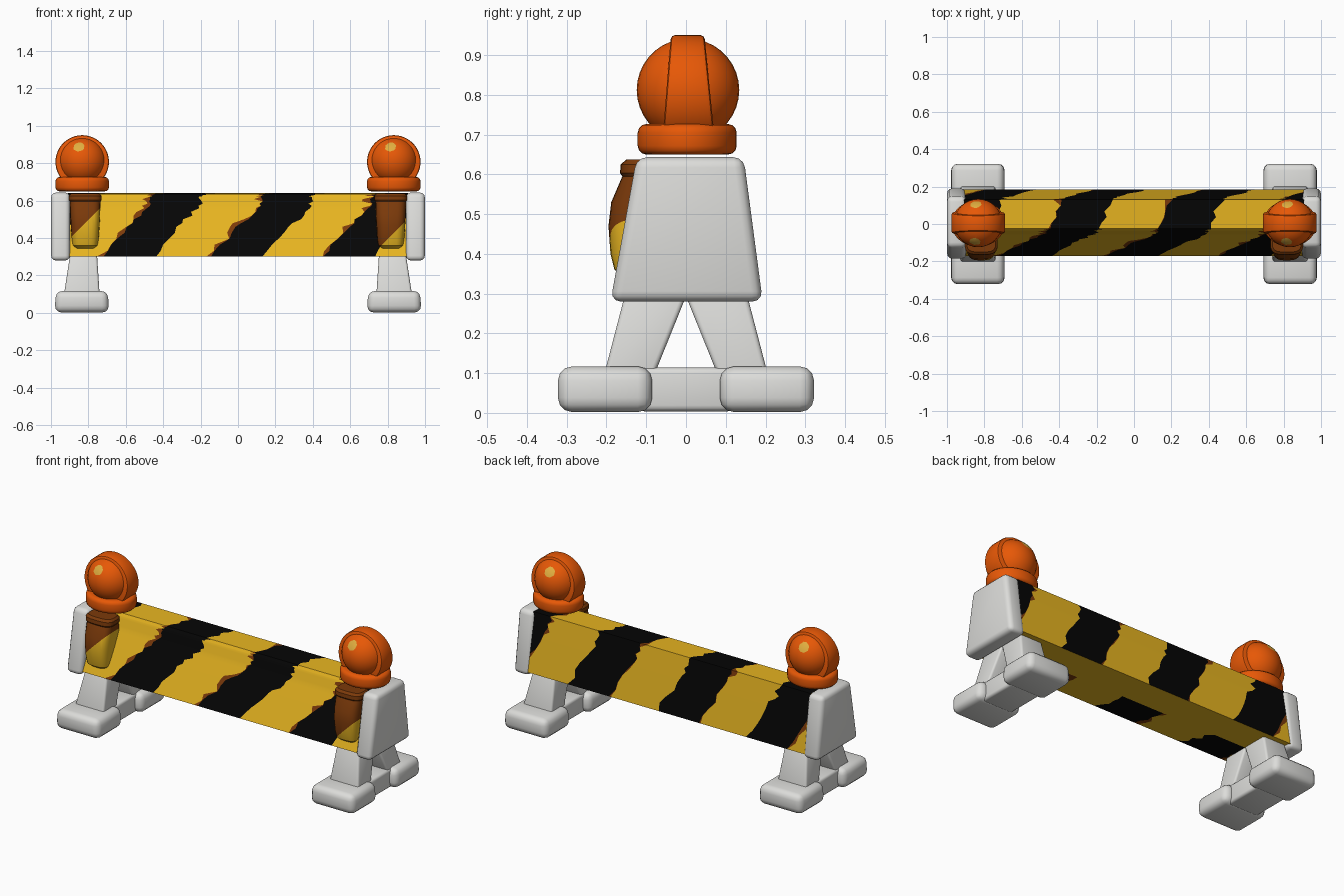
import bpy, bmesh, math, random
from mathutils import Vector, Matrix

random.seed(4)
if "Cube" in bpy.data.objects:
    bpy.data.objects.remove(bpy.data.objects["Cube"])


def material(name, rgb):
    m = bpy.data.materials.new(name)
    m.use_nodes = True
    m.diffuse_color = (*rgb, 1)
    m.node_tree.nodes["Principled BSDF"].inputs["Base Color"].default_value = (*rgb, 1)
    return m


WHITE = material("off_white", (0.72, 0.72, 0.7))
YELLOW = material("yellow", (0.8, 0.46, 0.015))
BLACK = material("black", (0.0015, 0.0015, 0.0015))
BROWN = material("brown", (0.2, 0.042, 0.003))
ORANGE = material("orange", (0.82, 0.1, 0.002))
GLINT = material("pale_gold", (0.75, 0.42, 0.05))


def finish(name, bm, mats, angle=35):
    bmesh.ops.recalc_face_normals(bm, faces=bm.faces)
    mesh = bpy.data.meshes.new(name)
    bm.to_mesh(mesh)
    bm.free()
    for m in mats:
        mesh.materials.append(m)
    ob = bpy.data.objects.new(name, mesh)
    bpy.context.collection.objects.link(ob)
    bpy.ops.object.select_all(action="DESELECT")
    ob.select_set(True)
    bpy.context.view_layer.objects.active = ob
    bpy.ops.object.shade_smooth_by_angle(angle=math.radians(angle))


def loft(rings):
    """Closed skin through rings that have equal point counts."""
    bm = bmesh.new()
    vs = [[bm.verts.new(p) for p in r] for r in rings]
    n = len(vs[0])
    for a, b in zip(vs, vs[1:]):
        for i in range(n):
            bm.faces.new((a[i], a[(i + 1) % n], b[(i + 1) % n], b[i]))
    bm.faces.new(vs[0])
    bm.faces.new(vs[-1])
    return bm


def round_edges(bm, width, segments=3, limit=0.6):
    bmesh.ops.recalc_face_normals(bm, faces=bm.faces)
    edges = [e for e in bm.edges if e.calc_face_angle(0) > limit]
    bmesh.ops.bevel(bm, geom=edges, offset=width, segments=segments,
                    affect="EDGES", profile=0.5, clamp_overlap=True)


def cut(bm, co, no, clear=False):
    bmesh.ops.bisect_plane(bm, geom=bm.verts[:] + bm.edges[:] + bm.faces[:],
                           plane_co=co, plane_no=no, clear_outer=clear)


def rect(x0, x1, y0, y1, z):
    return [(x0, y0, z), (x1, y0, z), (x1, y1, z), (x0, y1, z)]


def block(name, bottom, top, bevel):
    bm = loft([rect(*bottom), rect(*top)])
    round_edges(bm, bevel)
    finish(name, bm, [WHITE])


# Striped bar: profile corners (y, z, stripe shift), stripes wind around it
def striped_bar():
    corners = [(0.0, 0.3, -0.34), (-0.17, 0.3, -0.27), (-0.10, 0.46, -0.13),
               (-0.055, 0.56, -0.02), (-0.035, 0.62, 0), (-0.025, 0.636, 0.01),
               (0.13, 0.64, 0.07), (0.148, 0.53, 0.11), (0.184, 0.3, 0.25)]
    steps, period, width = 5, 0.59, 0.27
    path = []
    for a, b in zip(corners, corners[1:]):
        for k in range(steps):
            path.append(tuple(p + (q - p) * k / steps for p, q in zip(a, b)))
    path.append(corners[-1])
    bm = bmesh.new()
    rings = []
    for y, z, shift in path:
        ring = []
        for k in range(-4, 5):
            start = -0.46 + k * period + shift + random.uniform(-0.014, 0.014)
            end = start + width + random.uniform(-0.014, 0.014)
            ragged = max(0.002, random.uniform(-0.05, 0.045))
            for x in (start - ragged, start, end):
                ring.append(bm.verts.new((x, y, z)))
        rings.append(ring)
    for r, a in enumerate(rings):
        b = rings[(r + 1) % len(rings)]
        for i in range(len(a) - 1):
            f = bm.faces.new((a[i], a[i + 1], b[i + 1], b[i]))
            # column order: brown fringe, black stripe, yellow gap
            f.material_index = 0 if r == len(rings) - 1 else (2, 1, 0)[i % 3]
            # the stripe fades to brown underneath the left end
            if r < steps and f.material_index == 1 and f.calc_center_median().x > 0.2:
                f.material_index = 2
    for side in (-1, 1):
        cut(bm, (side * 0.91, 0, 0), (side, 0, 0), True)
    bmesh.ops.holes_fill(bm, edges=[e for e in bm.edges if e.is_boundary])
    finish("striped_bar", bm, [YELLOW, BLACK, BROWN], 20)


striped_bar()


# Tapered reflector pocket on the front of the bar
def pocket(name, cx, split):
    sections = [(0.345, 0.055, 0.06), (0.36, 0.068, 0.08), (0.40, 0.073, 0.09),
                (0.47, 0.077, 0.095), (0.53, 0.08, 0.088), (0.595, 0.082, 0.06),
                (0.603, 0.088, 0.066), (0.625, 0.088, 0.064), (0.637, 0.077, 0.05)]
    rings = []
    for z, rx, ry in sections:
        ring = []
        for i in range(24):
            c, s = math.cos(i * math.tau / 24), math.sin(i * math.tau / 24)
            soft = lambda v: math.copysign(abs(v) ** 0.6, v)
            ring.append((cx + rx * soft(c), -0.1 + ry * soft(s), z))
        rings.append(ring)
    bm = loft(rings)
    co, no = Vector((cx, 0, split)), Vector((-1, 0, 1))
    cut(bm, co, no)
    for f in bm.faces:
        f.material_index = int((f.calc_center_median() - co).dot(no) > 0)
    finish(name, bm, [YELLOW, BROWN])


# Round lamp with collar, raised band and two painted glints
def lamp(side, cx):
    bm = bmesh.new()
    bmesh.ops.create_cone(bm, cap_ends=True, segments=40, radius1=0.143, radius2=0.143,
                          depth=0.077, matrix=Matrix.Translation((cx, 0.003, 0.688))
                          @ Matrix.Diagonal((1, 0.87, 1, 1)))
    round_edges(bm, 0.022)
    finish(side + "_lamp_collar", bm, [ORANGE])

    bm = bmesh.new()
    centre = Vector((cx, 0.005, 0.812))
    bmesh.ops.create_uvsphere(bm, u_segments=32, v_segments=18, radius=0.129,
                              matrix=Matrix.Translation(centre))
    spots = [Vector(d).normalized() for d in ((-0.14, -0.8, 0.6), (-0.1, 0.8, 0.6))]
    for d in spots:
        cut(bm, centre + d * 0.125, d)
    for f in bm.faces:
        offset = f.calc_center_median() - centre
        f.material_index = int(any(offset.dot(d) > 0.125 for d in spots))
    finish(side + "_lamp_dome", bm, [ORANGE, GLINT])

    bm = bmesh.new()
    bmesh.ops.create_cone(bm, cap_ends=True, segments=48, radius1=0.143, radius2=0.143,
                          depth=0.1, matrix=Matrix.Translation((cx, 0.005, 0.807))
                          @ Matrix.Rotation(math.pi / 2, 4, "X"))
    for v in bm.verts:
        v.co.y *= 1.1 - (v.co.z - 0.807) * 1.8
    round_edges(bm, 0.01, 2)
    finish(side + "_lamp_band", bm, [ORANGE])


# Two mirrored stands carry the bar
for side, s in (("left", 1), ("right", -1)):
    plate = [(-0.19, 0.28), (0.193, 0.28), (0.145, 0.643), (-0.124, 0.643)]
    bm = loft([[(s * x, y, z) for y, z in plate] for x in (0.898, 0.999)])
    round_edges(bm, 0.026)
    finish(side + "_end_plate", bm, [WHITE])

    inner, outer = sorted((s * 0.69, s * 0.98))
    low = sorted((s * 0.74, s * 0.93))
    high = sorted((s * 0.755, s * 0.895))
    for end, d in (("front", -1), ("back", 1)):
        fy = sorted((d * 0.322, d * 0.085))
        block(f"{side}_{end}_foot", (inner, outer, *fy, 0.002),
              (inner + 0.006, outer - 0.006, *fy, 0.117), 0.036)
        ly = sorted((d * 0.205, d * 0.078))
        hy = sorted((d * 0.145, d * -0.015))
        block(f"{side}_{end}_leg", (*low, *ly, 0.1), (*high, *hy, 0.33), 0.012)
    bridge = (inner + 0.045, outer - 0.045, -0.12, 0.12)
    block(side + "_foot_bridge", (*bridge, 0.004), (*bridge, 0.114), 0.015)

    pocket(side + "_pocket", s * 0.817, 0.41 if s > 0 else 0.48)
    lamp(side, s * 0.833)
